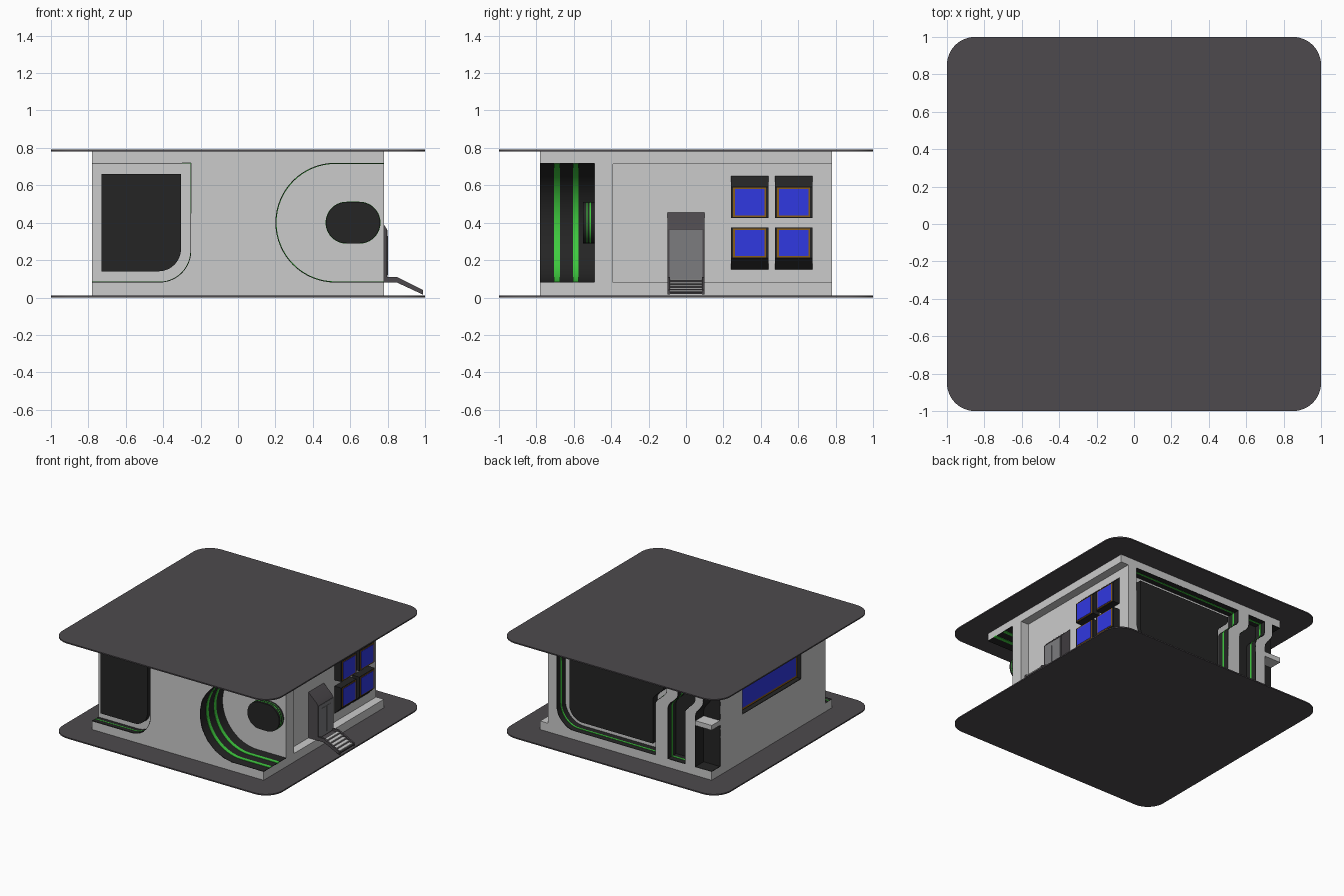
import bpy, bmesh, math
from mathutils import Vector

if "Cube" in bpy.data.objects:
    bpy.data.objects.remove(bpy.data.objects["Cube"])


def material(name, r, g, b):
    m = bpy.data.materials.new(name)
    m.diffuse_color = (r, g, b, 1)
    m.use_nodes = True
    m.node_tree.nodes["Principled BSDF"].inputs["Base Color"].default_value = m.diffuse_color
    return m


DARK = material("dark", 0.018, 0.018, 0.018)
SLATE = material("slate", 0.075, 0.068, 0.075)
GREY = material("door_grey", 0.2, 0.2, 0.21)
GREEN = material("green", 0.05, 0.6, 0.05)
BLUE = material("blue", 0.03, 0.04, 0.75)
ORANGE = material("orange", 0.25, 0.11, 0.01)


def place(u, v, w, axis):
    return Vector({'x': (w, u, v), 'y': (u, w, v), 'z': (u, v, w)}[axis])


def make(name, bm, mat):
    bmesh.ops.recalc_face_normals(bm, faces=bm.faces)
    me = bpy.data.meshes.new(name)
    bm.to_mesh(me)
    bm.free()
    ob = bpy.data.objects.new(name, me)
    bpy.context.collection.objects.link(ob)
    if mat:
        me.materials.append(mat)
    return ob


def prism(name, pts, axis, a, b, mat=None):
    """Closed profile extruded from a to b along an axis."""
    bm = bmesh.new()
    lo = [bm.verts.new(place(u, v, a, axis)) for u, v in pts]
    hi = [bm.verts.new(place(u, v, b, axis)) for u, v in pts]
    bm.faces.new(lo)
    bm.faces.new(hi)
    n = len(pts)
    for i in range(n):
        j = (i + 1) % n
        bm.faces.new((lo[i], lo[j], hi[j], hi[i]))
    return make(name, bm, mat)


def ribbon(name, pts, axis, a, b, mat, t=0.006):
    """Thin lining that follows an open path."""
    bm = bmesh.new()
    lo = [bm.verts.new(place(u, v, a, axis)) for u, v in pts]
    hi = [bm.verts.new(place(u, v, b, axis)) for u, v in pts]
    for i in range(len(pts) - 1):
        bm.faces.new((lo[i], lo[i + 1], hi[i + 1], hi[i]))
    ob = make(name, bm, mat)
    s = ob.modifiers.new("thickness", 'SOLIDIFY')
    s.thickness, s.offset = t, 0
    return ob


def rect(u0, v0, u1, v1):
    return [(u0, v0), (u1, v0), (u1, v1), (u0, v1)]


def arc(cx, cy, r, d0, d1, n=12):
    return [(cx + r * math.cos(math.radians(d0 + (d1 - d0) * i / n)),
             cy + r * math.sin(math.radians(d0 + (d1 - d0) * i / n))) for i in range(n + 1)]


def bend(x, dx, z0, z1, n=12):
    """Upright edge that steps sideways by dx in a soft S."""
    s = [(x + dx * (1 - math.cos(math.pi * i / n)) / 2, 0.50 + 0.13 * i / n) for i in range(n + 1)]
    return [(x, z0)] + s + [(x + dx, z1)]


# Floor and roof plates
plate = (arc(0.85, 0.85, 0.15, 0, 90) + arc(-0.85, 0.85, 0.15, 90, 180)
         + arc(-0.85, -0.85, 0.15, 180, 270) + arc(0.85, -0.85, 0.15, 270, 360))
prism("floor_plate", plate, 'z', 0, 0.01, SLATE)
prism("roof_plate", plate, 'z', 0.78, 0.79, SLATE)

# Main body
H = 0.78
body = prism("body", rect(-H, -H, H, H), 'z', 0.01, 0.78)


def cut(pts, axis, a, b):
    c = prism("cutter", pts, axis, a, b)
    c.hide_render = True
    m = body.modifiers.new("cut", 'BOOLEAN')
    m.operation, m.solver, m.object = 'DIFFERENCE', 'EXACT', c


# Front right bay: deep round niche with striped lining and pod
niche = [(H, 0.72)] + arc(0.52, 0.40, 0.32, 90, 270, 32) + [(H, 0.08)]
cut([(0.9, 0.72)] + niche[1:-1] + [(0.9, 0.08)], 'y', -0.9, -0.49)
ribbon("niche_lining", niche, 'y', -H, -0.49, DARK)
for y in (-0.69, -0.59):
    ribbon("niche_stripe", niche, 'y', y - 0.015, y + 0.015, GREEN, 0.012)
pod = arc(0.58, 0.40, 0.11, 90, 270, 20) + arc(0.65, 0.40, 0.11, -90, 90, 20)
prism("pod", pod, 'y', -0.55, -0.48, DARK)
for y in (-0.53, -0.512):
    ribbon("pod_stripe", pod + pod[:1], 'y', y - 0.003, y + 0.003, GREEN, 0.004)

# Front left bay: shallow recess with dark panel
bay = [(-H, 0.72), (-0.25, 0.72)] + arc(-0.42, 0.25, 0.17, 0, -90) + [(-H, 0.08)]
cut([(-0.9, 0.72)] + bay[1:-1] + [(-0.9, 0.08)], 'y', -0.9, -0.70)
ribbon("bay_lining", bay, 'y', -H, -0.70, DARK)
ribbon("bay_stripe", bay, 'y', -0.745, -0.735, GREEN, 0.009)
prism("bay_panel", [(-0.73, 0.66), (-0.305, 0.66)] + arc(-0.425, 0.26, 0.12, 0, -90)
      + [(-0.73, 0.14)], 'y', -0.74, -0.69, DARK)

# Back bay: wide recess with rounded corner and S-shaped edge
D = 0.67
back = (bend(-0.27, -0.10, 0.08, 0.72)[::-1] + arc(0.46, 0.25, 0.17, -90, 0) + [(0.63, 0.72)])
cut(back, 'y', D, 0.9)
ribbon("back_lining", back + back[:1], 'y', D, H, DARK)
ribbon("back_stripe", back + back[:1], 'y', 0.72, 0.735, GREEN, 0.012)
prism("back_panel", bend(-0.21, -0.10, 0.14, 0.66)[::-1] + arc(0.43, 0.26, 0.12, -90, 0)
      + [(0.55, 0.66)], 'y', D - 0.01, 0.73, DARK)

# Back slot between the two bent pillars
slot = bend(-0.38, -0.09, 0.08, 0.72) + bend(-0.54, -0.09, 0.08, 0.72)[::-1]
cut(slot, 'y', D, 0.9)
ribbon("slot_lining", slot + slot[:1], 'y', D, H, DARK)
ribbon("slot_stripe", slot + slot[:1], 'y', 0.72, 0.735, GREEN, 0.012)
prism("slot_back", slot, 'y', D - 0.01, D + 0.004, DARK)

# Open corner slot with a thin shelf
edge = bend(-0.63, -0.07, 0.08, 0.72)
cut(edge + [(-0.9, 0.72), (-0.9, 0.08)], 'y', D, 0.9)
corner = [(-H, 0.08)] + edge + [(-H, 0.72)]
ribbon("corner_lining", corner, 'y', D, H, DARK)
prism("corner_back", corner, 'y', D - 0.01, D + 0.004, DARK)
prism("corner_shelf", rect(-H, 0.42, -0.62, 0.46), 'y', D - 0.01, H)

# Right side shallow recess
W = 0.71
cut(rect(-0.39, 0.08, 0.9, 0.715), 'x', W, 0.9)

# Four hooded windows, lower pair mirrored
for y in (0.34, 0.575):
    for lower in (False, True):
        def f(z):
            return 0.80 - z if lower else z
        hood = [(W - 0.01, 0.425), (0.77, 0.425), (0.77, 0.59), (W, 0.65), (W - 0.01, 0.65)]
        prism("window_hood", [(x, f(z)) for x, z in hood], 'y', y - 0.1, y + 0.1, DARK)
        prism("window_trim", rect(y - 0.088, f(0.43), y + 0.088, f(0.587)), 'x', 0.765, 0.773, ORANGE)
        prism("window_glass", rect(y - 0.079, f(0.438), y + 0.079, f(0.579)), 'x', 0.766, 0.776, BLUE)

# Left side wide window
win = rect(-0.38, 0.40, 0.38, 0.66)
cut(win, 'x', -0.9, -0.74)
ribbon("wide_window_lining", win + win[:1], 'x', -H, -0.74, DARK)
prism("wide_window_trim", rect(-0.37, 0.41, 0.37, 0.65), 'x', -0.75, -0.73, ORANGE)
prism("wide_window_glass", rect(-0.35, 0.43, 0.35, 0.63), 'x', -0.754, -0.73, BLUE)

# Entrance porch and door
porch = [(W - 0.01, 0.08), (0.797, 0.08), (0.797, 0.365), (0.78, 0.39), (W, 0.455), (W - 0.01, 0.455)]
prism("porch", porch, 'y', -0.1, 0.1, SLATE)
prism("door", rect(-0.088, 0.10, 0.088, 0.36), 'x', 0.79, 0.80, GREY)
for s in (-1, 1):
    prism("door_leaf", rect(s * 0.006, 0.12, s * 0.06, 0.33), 'x', 0.79, 0.803, GREY)

# Stairs: side rails, underside and treads
rail = [(0.78, 0.11), (0.85, 0.11), (0.99, 0.04), (0.99, 0.015), (0.85, 0.08), (0.78, 0.08)]
for s in (-1, 1):
    prism("stair_rail", rail, 'y', s * 0.085, s * 0.1, SLATE)
prism("stair_base", [(0.78, 0.092), (0.85, 0.092), (0.985, 0.026), (0.985, 0.018), (0.85, 0.08), (0.78, 0.08)],
      'y', -0.087, 0.087, SLATE)
for i in range(5):
    x, z = 0.84 + 0.029 * i, 0.098 - 0.0145 * i
    prism("stair_tread", rect(x, z - 0.008, x + 0.026, z), 'y', -0.087, 0.087)

# Bake modifiers, drop cutters, smooth the curved walls
bpy.ops.object.select_all(action='DESELECT')
cutters = [o for o in bpy.data.objects if o.name.startswith("cutter")]
for o in bpy.data.objects:
    if o not in cutters:
        o.select_set(True)
bpy.context.view_layer.objects.active = body
bpy.ops.object.convert(target='MESH')
for c in cutters:
    bpy.data.objects.remove(c)
bpy.ops.object.shade_smooth_by_angle(angle=math.radians(30))
